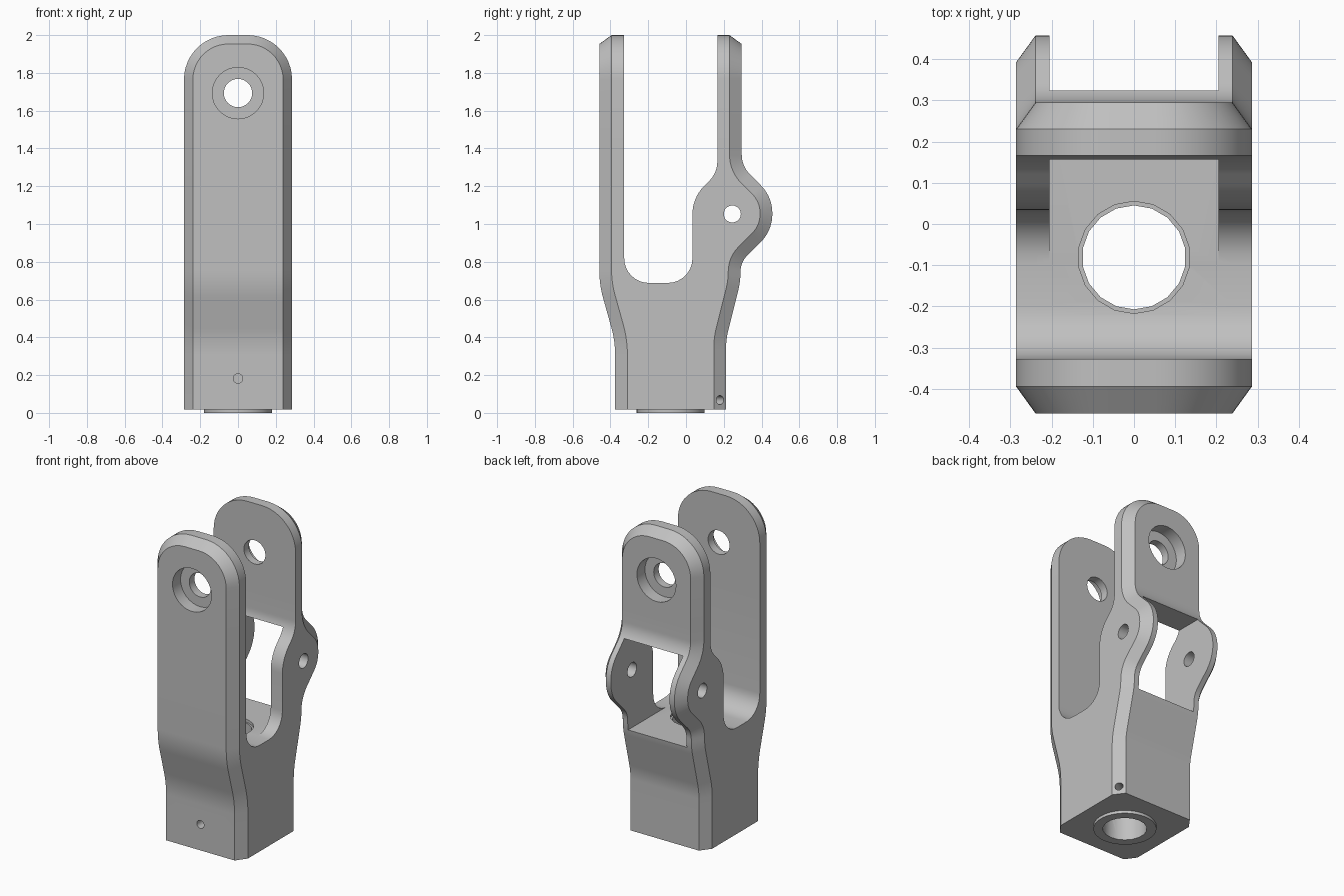
import bpy
import bmesh
import math
from mathutils import Vector, Matrix

if "Cube" in bpy.data.objects:
    bpy.data.objects.remove(bpy.data.objects["Cube"])

HALF = 0.286           # half width
CHX, CHY = 0.047, 0.065  # chamfer across the width and along the depth
SEAM = 1.45            # where the arm tips begin
BASE, FLOOR = 0.018, 0.688
FRONT, FRONT_IN, BACK_IN, BACK = -0.459, -0.327, 0.166, 0.295
BORE_Y, PIN_Z = -0.081, 1.693

metal = bpy.data.materials.new("plain grey metal")
metal.use_nodes = True
GREY = (0.53, 0.53, 0.53, 1)
metal.diffuse_color = GREY
metal.node_tree.nodes["Principled BSDF"].inputs["Base Color"].default_value = GREY


def fillet(corners, steps=8):
    """Polyline through (a, b, radius) corners with rounded bends."""
    out = []
    for i, (a, b, r) in enumerate(corners):
        p = Vector((a, b))
        if not r:
            out.append(p)
            continue
        u = (Vector(corners[i - 1][:2]) - p).normalized()
        v = (Vector(corners[i + 1][:2]) - p).normalized()
        half = u.angle(v) / 2
        centre = p + (u + v).normalized() * (r / math.sin(half))
        start = p + u * (r / math.tan(half)) - centre
        sweep = math.pi - 2 * half
        if u.x * v.y - u.y * v.x > 0:
            sweep = -sweep
        for k in range(steps + 1):
            out.append(centre + Matrix.Rotation(sweep * k / steps, 2) @ start)
    return out


def offset(line, d):
    """Shift a polyline to its right by d, keeping end heights."""
    out = []
    for i, p in enumerate(line):
        t = (line[min(i + 1, len(line) - 1)] - line[max(i - 1, 0)]).normalized()
        if i in (0, len(line) - 1):
            t = Vector((0, math.copysign(1, t.y)))
        out.append(p + Vector((t.y, -t.x)) * d)
    return out


def finish(name, bm):
    bmesh.ops.recalc_face_normals(bm, faces=bm.faces)
    mesh = bpy.data.meshes.new(name)
    bm.to_mesh(mesh)
    bm.free()
    obj = bpy.data.objects.new(name, mesh)
    bpy.context.collection.objects.link(obj)
    mesh.materials.append(metal)
    return obj


def loft(name, rings):
    """Solid through matching closed rings of 3D points."""
    bm = bmesh.new()
    loops = [[bm.verts.new(p) for p in ring] for ring in rings]
    n = len(loops[0])
    for a, b in zip(loops, loops[1:]):
        for i in range(n):
            j = (i + 1) % n
            bm.faces.new((a[i], a[j], b[j], b[i]))
    bm.faces.new(loops[0])
    bm.faces.new(loops[-1])
    return finish(name, bm)


def cylinder(name, r, start, end, sides=32):
    start, end = Vector(start), Vector(end)
    axis = end - start
    spin = axis.to_track_quat("Z", "Y").to_matrix().to_4x4()
    bm = bmesh.new()
    bmesh.ops.create_cone(bm, cap_ends=True, segments=sides, radius1=r, radius2=r,
                          depth=axis.length,
                          matrix=Matrix.Translation((start + end) / 2) @ spin)
    return finish(name, bm)


def box(name, low, high):
    bm = bmesh.new()
    low, high = Vector(low), Vector(high)
    size = Matrix.Diagonal((*(high - low), 1))
    bmesh.ops.create_cube(bm, size=1, matrix=Matrix.Translation((low + high) / 2) @ size)
    return finish(name, bm)


def cut(obj, cutters):
    bpy.context.view_layer.objects.active = obj
    for c in cutters:
        c.hide_render = True
        m = obj.modifiers.new("cut", "BOOLEAN")
        m.operation, m.solver, m.object = "DIFFERENCE", "EXACT", c
        bpy.ops.object.modifier_apply(modifier=m.name)


# Body side profile: front edge, inner U, rear edge with the pin lug
front = fillet([(-0.375, BASE, 0), (-0.375, 0.38, 0.55), (FRONT, 0.68, 0.55), (FRONT, SEAM, 0)])
inner = fillet([(FRONT_IN, SEAM, 0), (FRONT_IN, FLOOR, 0.13), (0.034, FLOOR, 0.13),
                (0.034, 1.139, 0.21), (BACK_IN, 1.271, 0.15), (BACK_IN, SEAM, 0)])
rear = fillet([(BACK, SEAM, 0), (BACK, 1.306, 0.15), (0.457, 1.144, 0.205), (0.457, 0.966, 0.205),
               (0.29, 0.799, 0.12), (0.287, 0.69, 0.4), (0.212, 0.39, 0.4), (0.212, BASE, 0)])
full = front + inner + rear
inset = offset(front, CHY) + inner + offset(rear, CHY)
stations = [(-HALF, inset), (CHX - HALF, full), (HALF - CHX, full), (HALF, inset)]
body = loft("body", [[(x, p.x, p.y) for p in ring] for x, ring in stations])

# Rounded arm tips with chamfered outer edge
outline = fillet([(-HALF, SEAM, 0), (-HALF, 2, 0.235), (HALF, 2, 0.235), (HALF, SEAM, 0)], 12)
small = offset(outline, CHX)


def arm_tip(name, outer, inside):
    s = math.copysign(1, inside - outer)
    rings = [(outer, small), (outer + s * CHY, outline), (inside, outline)]
    obj = loft(name, [[(p.x, y, p.y) for p in ring] for y, ring in rings])
    pin = cylinder("pin_cutter", 0.075, (0, -1, PIN_Z), (0, 1, PIN_Z))
    recess = cylinder("recess_cutter", 0.136, (0, outer - s, PIN_Z), (0, outer + s * 0.08, PIN_Z))
    cut(obj, [pin, recess])
    return obj, [pin, recess]


front_tip, cutters = arm_tip("front_arm_tip", FRONT, FRONT_IN)
back_tip, more = arm_tip("back_arm_tip", BACK, BACK_IN)
cutters += more

# Boss under the base
boss = cylinder("base_boss", 0.18, (0, BORE_Y, 0), (0, BORE_Y, 0.06), 48)

# Rear window, vertical bore, lug pin hole and small blind holes
window = box("window_cutter", (-0.205, -0.11, FLOOR + 0.0005), (0.205, 0.6, 1.28))
bore = cylinder("bore_cutter", 0.126, (0, BORE_Y, -1), (0, BORE_Y, 1), 18)
lip = cylinder("lip_cutter", 0.136, (0, BORE_Y, 0.67), (0, BORE_Y, 1), 18)
lug = cylinder("lug_cutter", 0.045, (-1, 0.245, 1.053), (1, 0.245, 1.053))
dimple = cylinder("front_hole_cutter", 0.025, (0, -1, 0.182), (0, -0.15, 0.182), 20)
spot, way = Vector((0.263, 0.18, 0.068)), Vector((CHY, CHX, 0)).normalized()
corner = cylinder("corner_hole_cutter", 0.024, spot - way * 0.1, spot + way * 0.1, 20)
holes = [window, bore, lip, lug, dimple, corner]
cut(body, holes)
cut(boss, [bore])

for c in cutters + holes:
    bpy.data.objects.remove(c)

# Smooth curved faces, keep hard edges
for obj in (body, front_tip, back_tip, boss):
    bpy.ops.object.select_all(action="DESELECT")
    obj.select_set(True)
    bpy.context.view_layer.objects.active = obj
    bpy.ops.object.shade_smooth_by_angle(angle=math.radians(25))
